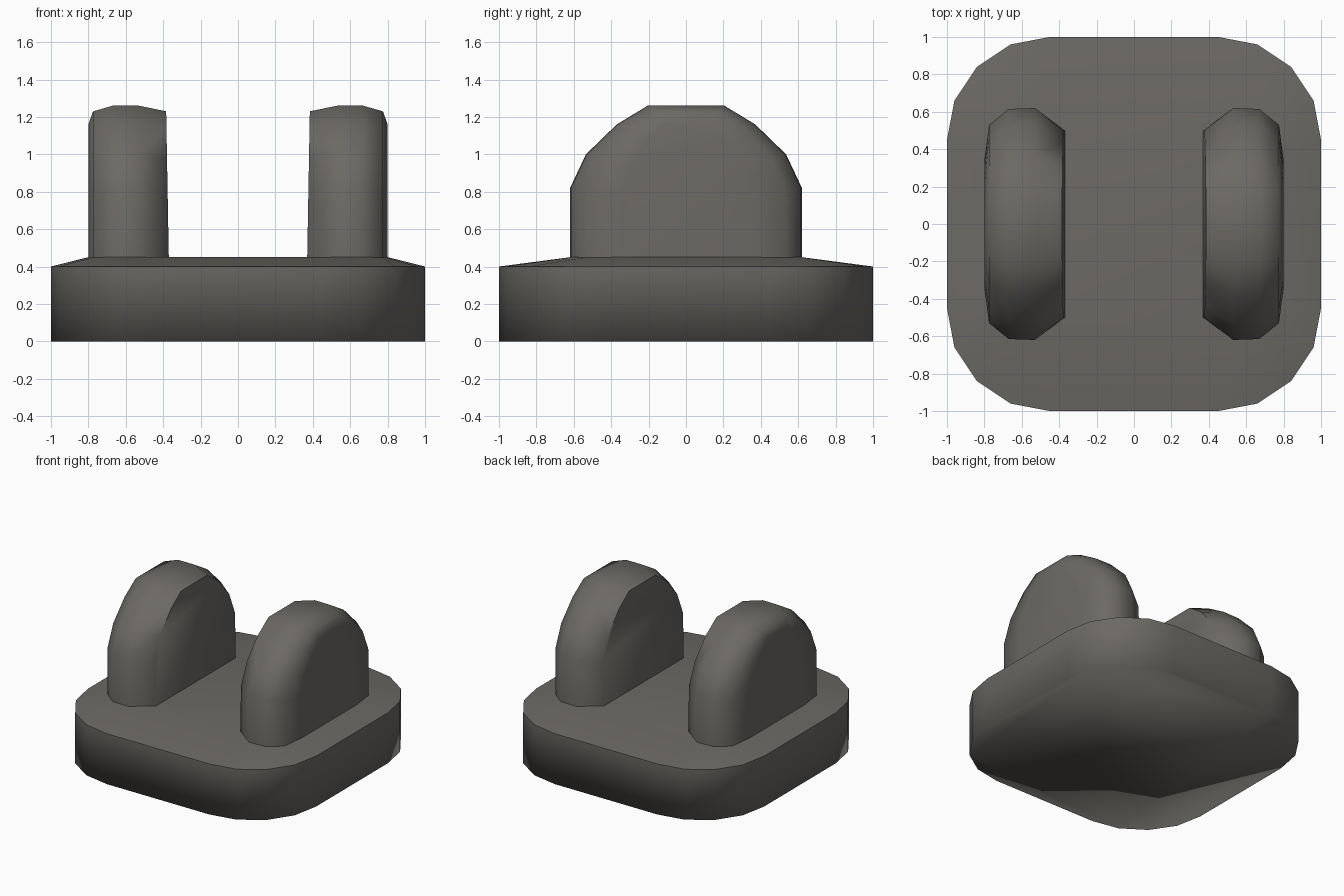
import bpy, bmesh, math

if "Cube" in bpy.data.objects:
    bpy.data.objects.remove(bpy.data.objects["Cube"])

grey = bpy.data.materials.new("dark grey")
grey.diffuse_color = (0.15, 0.142, 0.13, 1)
grey.use_nodes = True
grey.node_tree.nodes["Principled BSDF"].inputs["Base Color"].default_value = grey.diffuse_color


def loft(name, rings):
    """Skin a list of equal-length closed rings and cap both ends."""
    bm = bmesh.new()
    loops = [[bm.verts.new(p) for p in ring] for ring in rings]
    n = len(loops[0])
    for a, b in zip(loops, loops[1:]):
        for i in range(n):
            j = (i + 1) % n
            bm.faces.new((a[i], a[j], b[j], b[i]))
    bm.faces.new(loops[0])
    bm.faces.new(loops[-1])
    bmesh.ops.recalc_face_normals(bm, faces=bm.faces)
    for f in bm.faces:
        f.smooth = True
    mesh = bpy.data.meshes.new(name)
    bm.to_mesh(mesh)
    bm.free()
    mesh.materials.append(grey)
    obj = bpy.data.objects.new(name, mesh)
    bpy.context.collection.objects.link(obj)
    return obj


def four_way(quarter, z):
    """Mirror a quarter outline into a full ring at height z."""
    half = quarter + [(-x, y) for x, y in reversed(quarter)]
    return [(x, y, z) for x, y in half + [(-x, -y) for x, y in half]]


# Base plate: rounded square whose top rises gently towards the fins
outer = [(1, .45), (.96, .66), (.84, .84), (.66, .96), (.45, 1)]
inner = [(.80, .34), (.785, .44), (.77, .53), (.67, .615), (.53, .62)]
base = loft("base_plate", [four_way(outer, 0), four_way(outer, .40),
                           four_way(inner, .45)])
# Only the upper rim is a hard edge; the underside blends into the wall
verts = base.data.vertices
for e in base.data.edges:
    if all(abs(verts[i].co.z - .40) < .001 for i in e.vertices):
        e.use_edge_sharp = True

# Fins: arched slices stacked along x, mirrored to the other side
ARCH = [(.62, .41), (.62, .82), (.535, 1.0), (.37, 1.16), (.205, 1.26)]


def arch_slice(x, half_width, top, lean=0):
    sy, sz = half_width / .62, (top - .45) / .81
    half = [(y * sy, .45 + (z - .45) * sz) for y, z in ARCH]
    ring = half + [(-y, z) for y, z in reversed(half)]
    return [(x + lean * (z - .45), y, z) for y, z in ring]


fins = loft("upright_fins", [arch_slice(.37, .50, 1.23, .018),
                             arch_slice(.53, .62, 1.26),
                             arch_slice(.67, .615, 1.26),
                             arch_slice(.775, .53, 1.23),
                             arch_slice(.80, .34, 1.16)])
fins.data.set_sharp_from_angle(angle=math.radians(60))
fins.modifiers.new("other_side", 'MIRROR')
